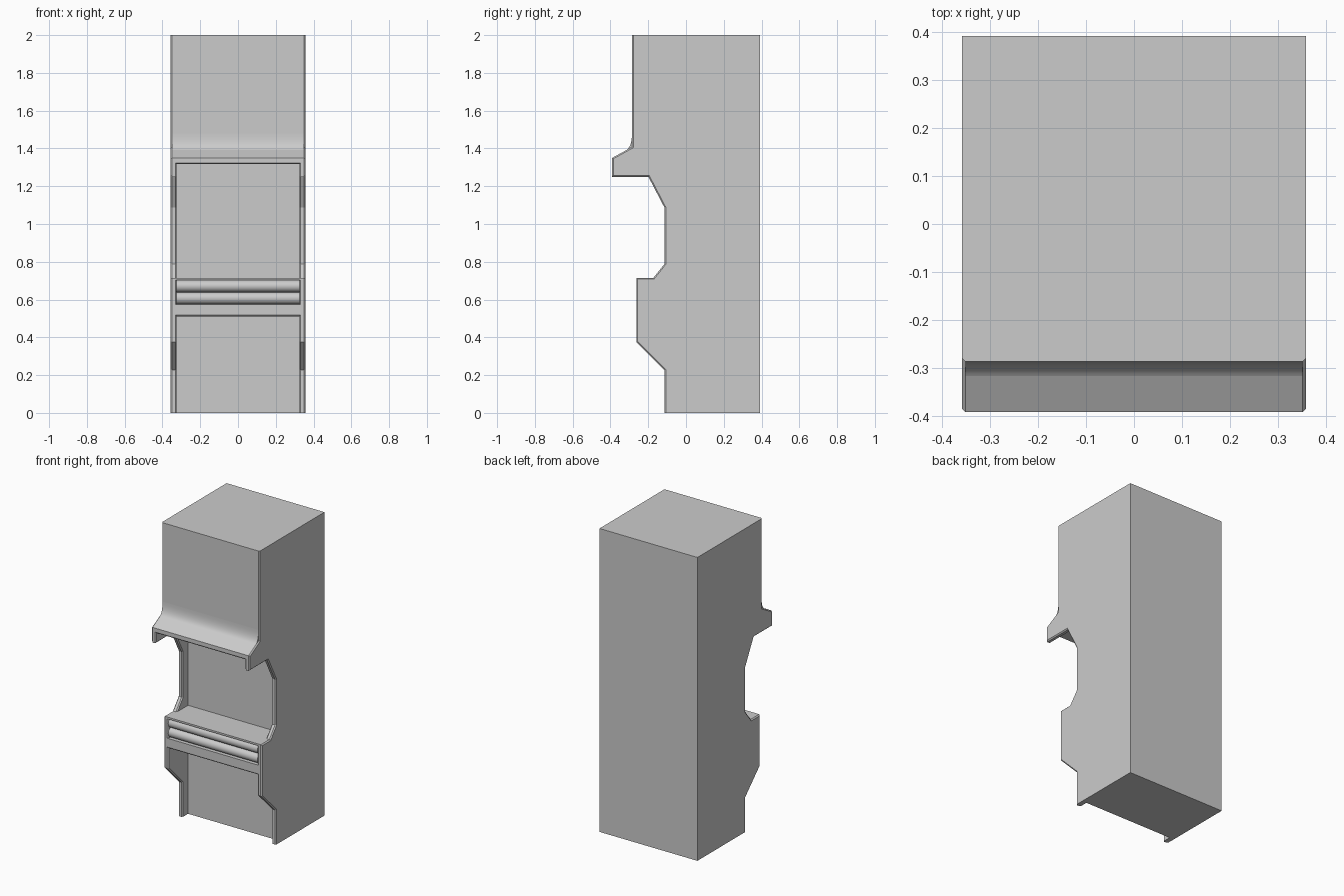
import bpy, bmesh, math

if "Cube" in bpy.data.objects:
    bpy.data.objects.remove(bpy.data.objects["Cube"])

BACK, FRONT_TOP = 0.391, -0.286
CHAMFER = 0.007


def prism(name, profile, x0, x1, chamfer=0.0):
    """Extrude a (y, z) profile along x; optionally chamfer its front outline."""
    bm = bmesh.new()
    face = bm.faces.new([bm.verts.new((x0, y, z)) for y, z in profile])
    ext = bmesh.ops.extrude_face_region(bm, geom=[face])["geom"]
    for v in ext:
        if isinstance(v, bmesh.types.BMVert):
            v.co.x = x1
    bmesh.ops.recalc_face_normals(bm, faces=bm.faces[:])
    if chamfer:
        def is_front(e):
            a, b = e.verts[0].co, e.verts[1].co
            return abs(a.x - b.x) < 1e-5 and max(a.y, b.y) < 0
        bmesh.ops.bevel(bm, geom=[e for e in bm.edges if is_front(e)], offset=chamfer,
                        offset_type='OFFSET', segments=1, profile=0.5, affect='EDGES')
    mesh = bpy.data.meshes.new(name)
    bm.to_mesh(mesh)
    bm.free()
    ob = bpy.data.objects.new(name, mesh)
    bpy.context.collection.objects.link(ob)
    return ob


def smooth(ob, degrees=30):
    bpy.ops.object.select_all(action='DESELECT')
    ob.select_set(True)
    bpy.context.view_layer.objects.active = ob
    bpy.ops.object.shade_smooth_by_angle(angle=math.radians(degrees))


# Side panels with chamfered front outline
side = [(BACK, 0), (-0.114, 0), (-0.114, 0.227), (-0.263, 0.376), (-0.263, 0.715),
        (-0.173, 0.715), (-0.114, 0.789), (-0.114, 1.087), (-0.199, 1.25), (-0.391, 1.25),
        (-0.391, 1.35), (FRONT_TOP, 1.408), (FRONT_TOP, 2), (BACK, 2)]
panel = prism("side_panels", side, 0.325, 0.357, CHAMFER)
panel.modifiers.new("mirror", 'MIRROR').use_axis[0] = True

# Cabinet core: lower recess, drawer fascia with pocket, shelf, upper recess, hood
WALL, FASCIA, POCKET = -0.056, -0.263, -0.228
core = [(BACK, 0), (WALL, 0), (WALL, 0.51),
        (FASCIA + CHAMFER, 0.51), (FASCIA, 0.51 + CHAMFER),
        (FASCIA, 0.575), (POCKET, 0.575), (POCKET, 0.703), (FASCIA, 0.703),
        (FASCIA, 0.715), (WALL, 0.715), (WALL, 1.317),
        (-0.391 + CHAMFER, 1.317), (-0.391, 1.317 + CHAMFER),
        (-0.391, 1.35), (FRONT_TOP, 1.408), (FRONT_TOP, 2), (BACK, 2)]
W = 0.325 + CHAMFER
prism("cabinet_core", core, -W, W)

# Curved cove where the hood meets the upper front
p0, p1, p2 = (-0.318, 1.390), (-0.286, 1.408), (-0.286, 1.48)
cove = [(-0.27, 1.48), (-0.27, 1.39)]
for i in range(9):
    t = i / 8
    cove.append(tuple((1 - t) ** 2 * a + 2 * t * (1 - t) * b + t * t * c
                      for a, b, c in zip(p0, p1, p2)))
smooth(prism("hood_cove", cove, -0.35, 0.35))

# Two horizontal rollers in the fascia pocket
for i, z in enumerate((0.607, 0.671)):
    r = 0.0315
    ring = [(-0.231 + r * math.cos(a), z + r * math.sin(a))
            for a in (math.tau * k / 32 for k in range(32))]
    smooth(prism(f"roller_{i + 1}", ring, -0.325, 0.325))
